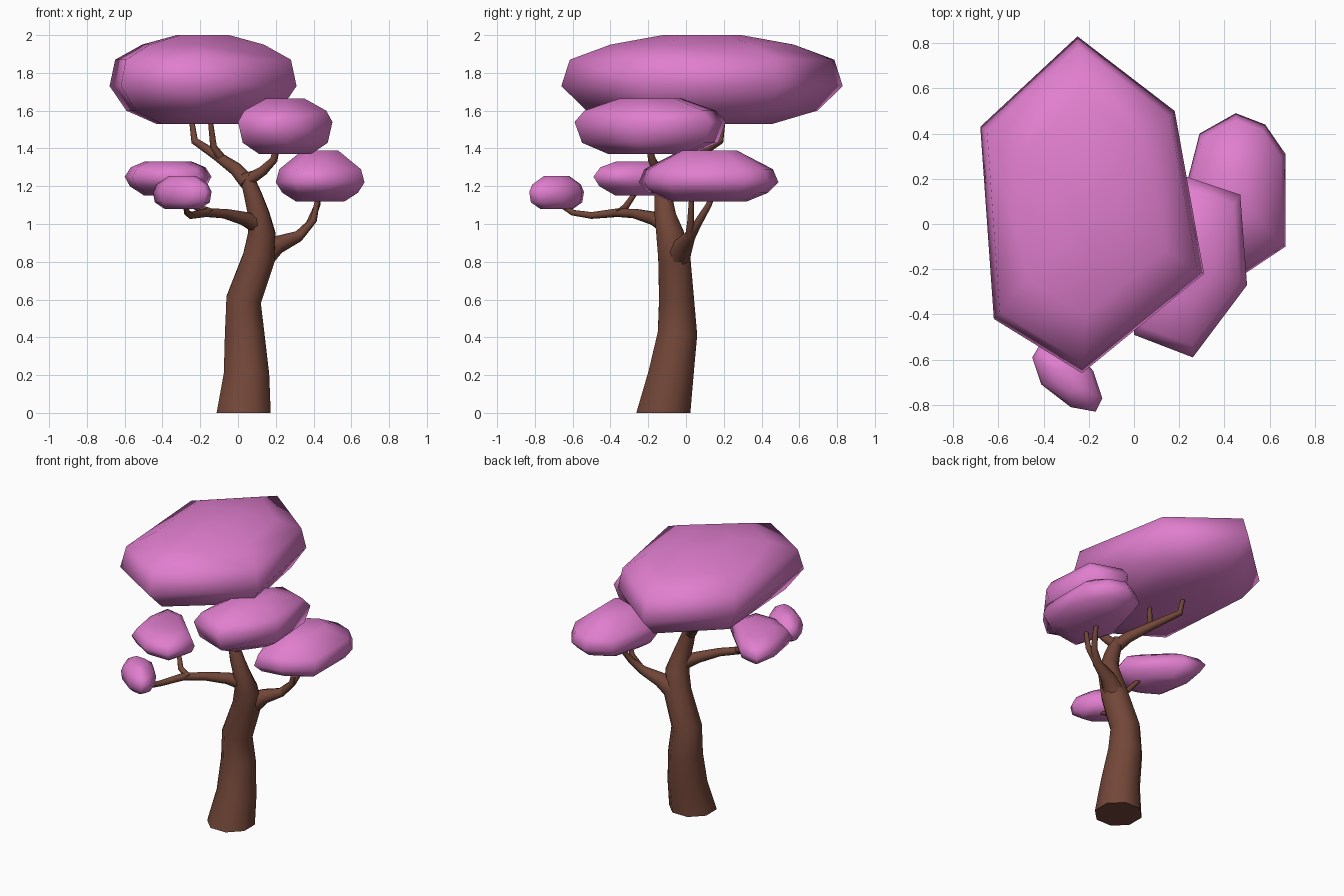
import bpy
import bmesh
import math
from mathutils import Vector

cube = bpy.data.objects.get("Cube")
if cube:
    bpy.data.objects.remove(cube, do_unlink=True)


def make_material(name, color):
    mat = bpy.data.materials.new(name)
    mat.use_nodes = True
    mat.diffuse_color = color
    mat.node_tree.nodes["Principled BSDF"].inputs["Base Color"].default_value = color
    return mat


bark = make_material("brown bark", (0.17, 0.062, 0.04, 1))
blossom = make_material("pink blossom", (0.75, 0.21, 0.62, 1))


def finish(bm, name, mat, angle):
    bmesh.ops.recalc_face_normals(bm, faces=bm.faces)
    mesh = bpy.data.meshes.new(name)
    bm.to_mesh(mesh)
    bm.free()
    mesh.materials.append(mat)
    obj = bpy.data.objects.new(name, mesh)
    bpy.context.collection.objects.link(obj)
    bpy.ops.object.select_all(action="DESELECT")
    obj.select_set(True)
    bpy.context.view_layer.objects.active = obj
    bpy.ops.object.shade_smooth_by_angle(angle=math.radians(angle))


def limb(name, path, sides=8, flat_start=False):
    """Tapered tube through (x, y, z, radius) stations."""
    bm = bmesh.new()
    pts = [Vector(p[:3]) for p in path]
    rings = []
    side = Vector((1, 0, 0)) if flat_start else Vector((0.31, 0.9, 0.2))
    for i, p in enumerate(pts):
        tangent = (pts[min(i + 1, len(pts) - 1)] - pts[max(i - 1, 0)]).normalized()
        if flat_start and i == 0:
            tangent = Vector((0, 0, 1))
        side = (side - tangent * side.dot(tangent)).normalized()
        other = tangent.cross(side)
        ring = []
        for k in range(sides):
            a = 2 * math.pi * (k + 0.5) / sides
            ring.append(bm.verts.new(p + path[i][3] * (side * math.cos(a) + other * math.sin(a))))
        rings.append(ring)
    for low, high in zip(rings, rings[1:]):
        for k in range(sides):
            n = (k + 1) % sides
            bm.faces.new((low[k], low[n], high[n], high[k]))
    bm.faces.new(rings[0][::-1])
    bm.faces.new(rings[-1])
    finish(bm, name, bark, 65)


def foliage(name, outline, levels):
    """Convex clump: one outline scaled at several (height, scale) levels."""
    bm = bmesh.new()
    cx = (min(p[0] for p in outline) + max(p[0] for p in outline)) / 2
    cy = (min(p[1] for p in outline) + max(p[1] for p in outline)) / 2
    for z, s in levels:
        for x, y in outline:
            bm.verts.new((cx + (x - cx) * s, cy + (y - cy) * s, z))
    bmesh.ops.convex_hull(bm, input=bm.verts)
    bmesh.ops.dissolve_limit(bm, angle_limit=0.01, verts=bm.verts, edges=bm.edges)
    finish(bm, name, blossom, 80)


# Trunk
limb("trunk", [(0.03, -0.12, 0, 0.155), (0.045, -0.08, 0.2, 0.13),
               (0.035, -0.045, 0.42, 0.113), (0.03, -0.05, 0.6, 0.1),
               (0.11, -0.062, 0.82, 0.092), (0.125, -0.085, 0.95, 0.078),
               (0.11, -0.11, 1.05, 0.06), (0.08, -0.12, 1.15, 0.05),
               (0.04, -0.115, 1.27, 0.036)], flat_start=True)

# Upper branches
limb("upper_left_branch", [(0.05, -0.12, 1.22, 0.042), (-0.01, -0.07, 1.29, 0.036),
                           (-0.11, 0.05, 1.36, 0.026), (-0.23, 0.18, 1.44, 0.02),
                           (-0.25, 0.2, 1.58, 0.013)])
limb("upper_middle_twig", [(-0.08, 0.02, 1.34, 0.024), (-0.13, 0.0, 1.41, 0.018),
                           (-0.15, -0.02, 1.58, 0.012)])
limb("upper_right_branch", [(0.05, -0.12, 1.23, 0.036), (0.13, -0.15, 1.28, 0.028),
                            (0.19, -0.18, 1.34, 0.021), (0.21, -0.2, 1.43, 0.014)])

# Low right branch with its fork
limb("right_branch", [(0.12, -0.05, 0.82, 0.075), (0.21, -0.01, 0.89, 0.05),
                      (0.32, 0.02, 0.935, 0.031), (0.38, 0.06, 1.0, 0.022),
                      (0.42, 0.12, 1.1, 0.016), (0.425, 0.15, 1.17, 0.012)])
limb("right_twig", [(0.32, 0.02, 0.93, 0.026), (0.4, 0.025, 1.02, 0.019),
                    (0.43, 0.03, 1.17, 0.012)])

# Low left branch with its fork
limb("left_branch", [(0.12, -0.09, 0.99, 0.052), (0.03, -0.17, 1.03, 0.037),
                     (-0.07, -0.27, 1.055, 0.027), (-0.17, -0.36, 1.06, 0.024),
                     (-0.25, -0.5, 1.045, 0.019), (-0.27, -0.6, 1.06, 0.016),
                     (-0.28, -0.68, 1.11, 0.012)])
limb("left_twig", [(-0.14, -0.35, 1.06, 0.022), (-0.22, -0.32, 1.09, 0.018),
                   (-0.29, -0.25, 1.19, 0.012)])

# Foliage clumps
foliage("crown_foliage",
        [(-0.25, 0.83), (0.18, 0.5), (0.31, -0.22), (-0.23, -0.66), (-0.62, -0.42), (-0.68, 0.43)],
        [(1.53, 0.5), (1.6, 0.82), (1.73, 1), (1.87, 0.94), (1.95, 0.65), (2, 0.28)])
foliage("front_foliage",
        [(0, -0.49), (0.26, -0.59), (0.5, -0.27), (0.47, 0.13), (0.23, 0.21), (0.02, -0.05)],
        [(1.37, 0.55), (1.43, 0.9), (1.54, 1), (1.6, 0.87), (1.665, 0.4)])
foliage("right_foliage",
        [(0.45, 0.49), (0.58, 0.44), (0.67, 0.31), (0.67, -0.1), (0.49, -0.22),
         (0.3, -0.25), (0.2, 0.05), (0.29, 0.4)],
        [(1.12, 0.55), (1.165, 0.85), (1.22, 1), (1.29, 0.92), (1.39, 0.4)])
foliage("left_foliage",
        [(-0.2, -0.49), (-0.38, -0.49), (-0.56, -0.38), (-0.6, -0.15), (-0.57, 0.03),
         (-0.42, 0), (-0.14, -0.28)],
        [(1.15, 0.55), (1.2, 0.88), (1.25, 1), (1.3, 0.86), (1.33, 0.55)])
foliage("small_foliage",
        [(-0.45, -0.59), (-0.41, -0.71), (-0.28, -0.81), (-0.17, -0.83), (-0.14, -0.77),
         (-0.18, -0.65), (-0.27, -0.55), (-0.42, -0.54)],
        [(1.08, 0.6), (1.115, 0.94), (1.17, 1), (1.21, 0.88), (1.255, 0.45)])
